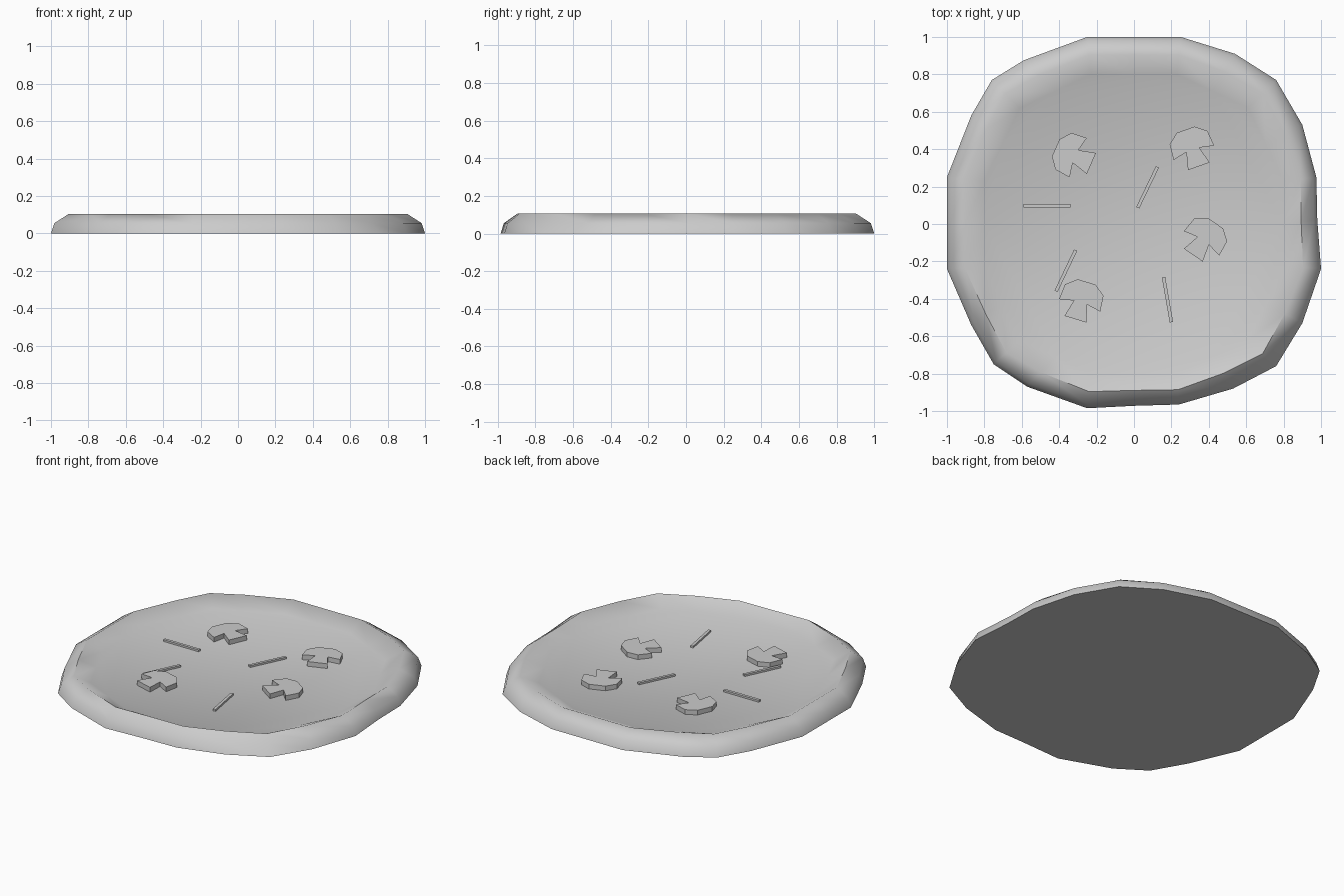
import bpy, bmesh, math
from mathutils import Vector

if "Cube" in bpy.data.objects:
    bpy.data.objects.remove(bpy.data.objects["Cube"])

FLOOR = 0.055


def make_object(name, bm, smooth=None):
    bmesh.ops.recalc_face_normals(bm, faces=bm.faces)
    me = bpy.data.meshes.new(name)
    bm.to_mesh(me)
    bm.free()
    ob = bpy.data.objects.new(name, me)
    bpy.context.collection.objects.link(ob)
    if smooth:
        bpy.ops.object.select_all(action='DESELECT')
        bpy.context.view_layer.objects.active = ob
        ob.select_set(True)
        bpy.ops.object.shade_smooth_by_angle(angle=math.radians(smooth))
    return ob


def prism(name, pts, z0, z1):
    bm = bmesh.new()
    lo = [bm.verts.new((x, y, z0)) for x, y in pts]
    hi = [bm.verts.new((x, y, z1)) for x, y in pts]
    n = len(pts)
    bm.faces.new(lo[::-1])
    bm.faces.new(hi)
    for i in range(n):
        j = (i + 1) % n
        bm.faces.new((lo[i], lo[j], hi[j], hi[i]))
    return make_object(name, bm)


# Crust and base: hand-shaped outline lofted over a rounded rim to a flat floor
outline = [(0.25, 1), (0.54, 0.91), (0.76, 0.77), (0.9, 0.53), (0.975, 0.25), (0.98, 0.02),
           (1, -0.24), (0.9, -0.53), (0.76, -0.76), (0.53, -0.88), (0.24, -0.965), (0, -0.972),
           (-0.25, -0.985), (-0.57, -0.87), (-0.75, -0.75), (-0.87, -0.54), (-1, -0.24), (-1, 0),
           (-1, 0.25), (-0.87, 0.58), (-0.76, 0.77), (-0.59, 0.875), (-0.25, 1), (0, 1)]
octant = [(0.23, 0.8), (0.61, 0.62), (0.8, 0.23)]
corners = octant + [(x, -y) for x, y in octant[::-1]]
corners += [(-x, -y) for x, y in corners]
corners = [Vector(c) for c in corners]
inner = []
for i, c in enumerate(corners):
    inner += [c, (c + corners[(i + 1) % 12]) / 2]
outer = [Vector(p) for p in outline]
mid = [p * 0.982 for p in outer]
mid[8] = outer[8] * 0.94
crest = [i.lerp(o, 0.52) for i, o in zip(inner, outer)]

bm = bmesh.new()
rings = []
for ring, z in ((outer, 0), (mid, 0.055), (crest, 0.105), (inner, FLOOR)):
    rings.append([bm.verts.new((p.x, p.y, z)) for p in ring])
for a, b in zip(rings, rings[1:]):
    for i in range(24):
        j = (i + 1) % 24
        bm.faces.new((a[i], a[j], b[j], b[i]))
bm.faces.new(rings[0])
bm.faces.new(rings[3])
make_object("pizza_base", bm, 60)

# Mushroom slices: symmetric cap with a flared stem
half = [(0.093, 0.061), (0, 0.037), (0.016, 0.115), (-0.07, 0.107), (-0.115, 0.05)]
profile = half + [(u, -v) for u, v in half[::-1]]
slices = [(-0.313, 0.361, -23.6), (0.315, 0.396, -70.5),
          (0.37, -0.09, -124.6), (-0.286, -0.42, -106.9)]
for k, (cx, cy, deg) in enumerate(slices):
    c, s = math.cos(math.radians(deg)), math.sin(math.radians(deg))
    pts = [(cx + u * c - v * s, cy + u * s + v * c) for u, v in profile]
    prism(f"mushroom_slice_{k + 1}", pts, FLOOR - 0.005, FLOOR + 0.03)

# Thin vegetable strips
strips = [(-0.59, 0.097, -0.34, 0.097), (0.02, 0.087, 0.125, 0.305),
          (-0.417, -0.36, -0.312, -0.14), (0.158, -0.285, 0.2, -0.525)]
for k, (x0, y0, x1, y1) in enumerate(strips):
    a, b = Vector((x0, y0)), Vector((x1, y1))
    d = (b - a).normalized()
    w = Vector((-d.y, d.x)) * 0.009
    prism(f"vegetable_strip_{k + 1}", [a - w, b - w, b + w, a + w], FLOOR - 0.005, FLOOR + 0.012)
